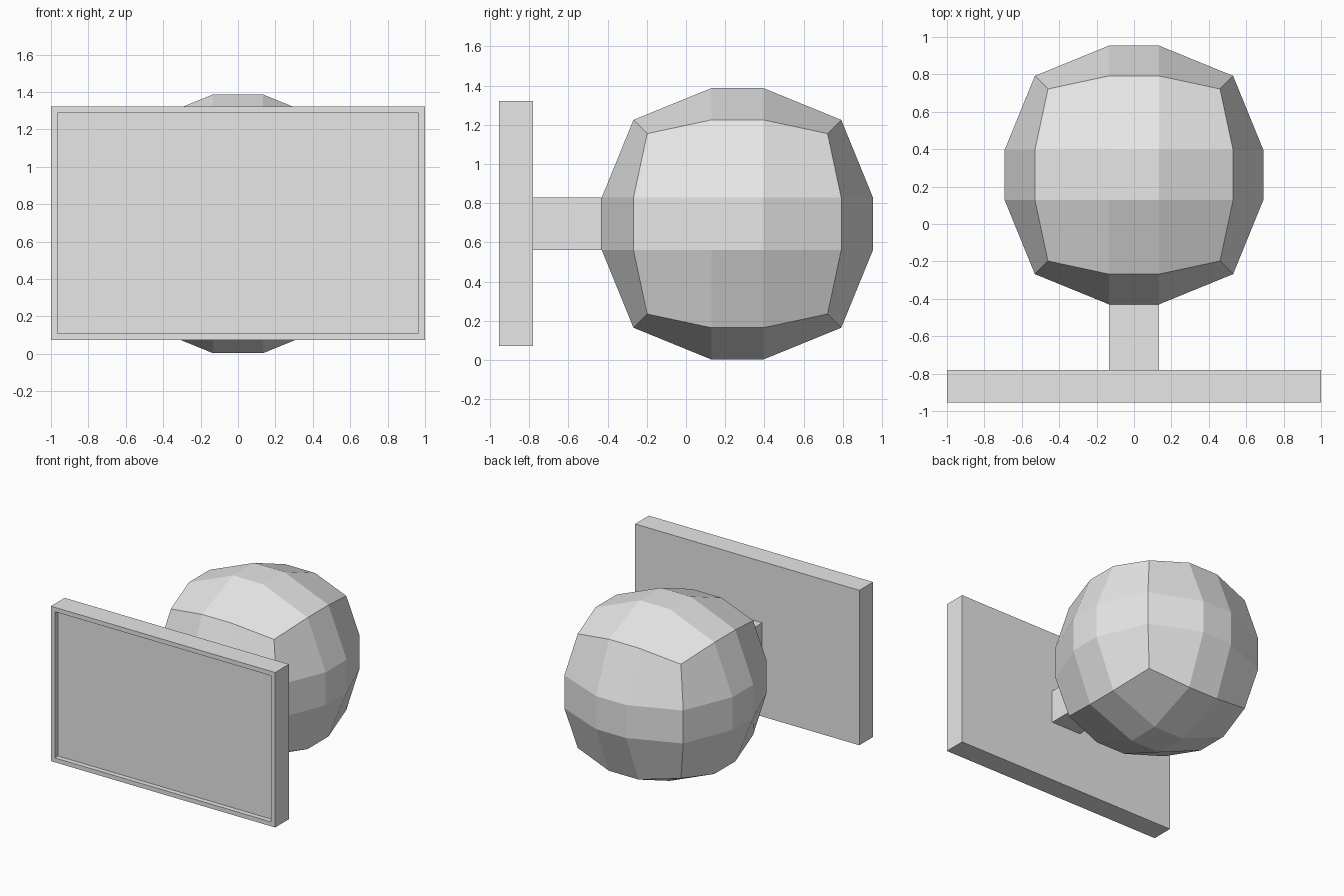
import bpy, bmesh
from mathutils import Vector

if "Cube" in bpy.data.objects:
    bpy.data.objects.remove(bpy.data.objects["Cube"], do_unlink=True)

grey = bpy.data.materials.new("light grey")
grey.use_nodes = True
colour = (0.8, 0.8, 0.8, 1)
grey.diffuse_color = colour
grey.node_tree.nodes["Principled BSDF"].inputs["Base Color"].default_value = colour


def finish(name, bm):
    bmesh.ops.recalc_face_normals(bm, faces=bm.faces)
    mesh = bpy.data.meshes.new(name)
    bm.to_mesh(mesh)
    bm.free()
    mesh.materials.append(grey)
    obj = bpy.data.objects.new(name, mesh)
    bpy.context.collection.objects.link(obj)
    return obj


def box(low, high):
    bm = bmesh.new()
    bmesh.ops.create_cube(bm, size=1)
    low, high = Vector(low), Vector(high)
    for v in bm.verts:
        v.co = (low + high) / 2 + v.co * (high - low)
    return bm


# Faceted ball: a cube cut three by three, then rounded by vertex kind
centre = Vector((0, 0.262, 0.695))
bm = bmesh.new()
bmesh.ops.create_cube(bm, size=2)
bmesh.ops.subdivide_edges(bm, edges=bm.edges[:], cuts=2, use_grid_fill=True)
reach = {1: 0.692, 2: 0.53, 3: 0.46}   # face, edge and corner vertices
for v in bm.verts:
    outer = sum(abs(c) > 0.9 for c in v.co)
    v.co = centre + Vector([(1 if c > 0 else -1) * (reach[outer] if abs(c) > 0.9 else 0.133)
                            for c in v.co])
# The ball opens into the neck, so drop its front centre face
front = min(bm.faces, key=lambda f: f.calc_center_median().y)
bmesh.ops.delete(bm, geom=[front], context='FACES')
finish("ball", bm)

# Square neck between ball and panel
finish("neck", box((-0.133, -0.79, 0.562), (0.133, -0.43, 0.828)))

# Panel with a shallow recessed front
bm = box((-1, -0.955, 0.073), (1, -0.78, 1.322))
bm.normal_update()
front = min(bm.faces, key=lambda f: f.calc_center_median().y)
bmesh.ops.inset_region(bm, faces=[front], thickness=0.05)
inner = bmesh.ops.extrude_face_region(bm, geom=[front])["geom"]
bmesh.ops.delete(bm, geom=[front], context='FACES')
bmesh.ops.translate(bm, vec=(0, 0.04, 0),
                    verts=[e for e in inner if isinstance(e, bmesh.types.BMVert)])
finish("panel", bm)
